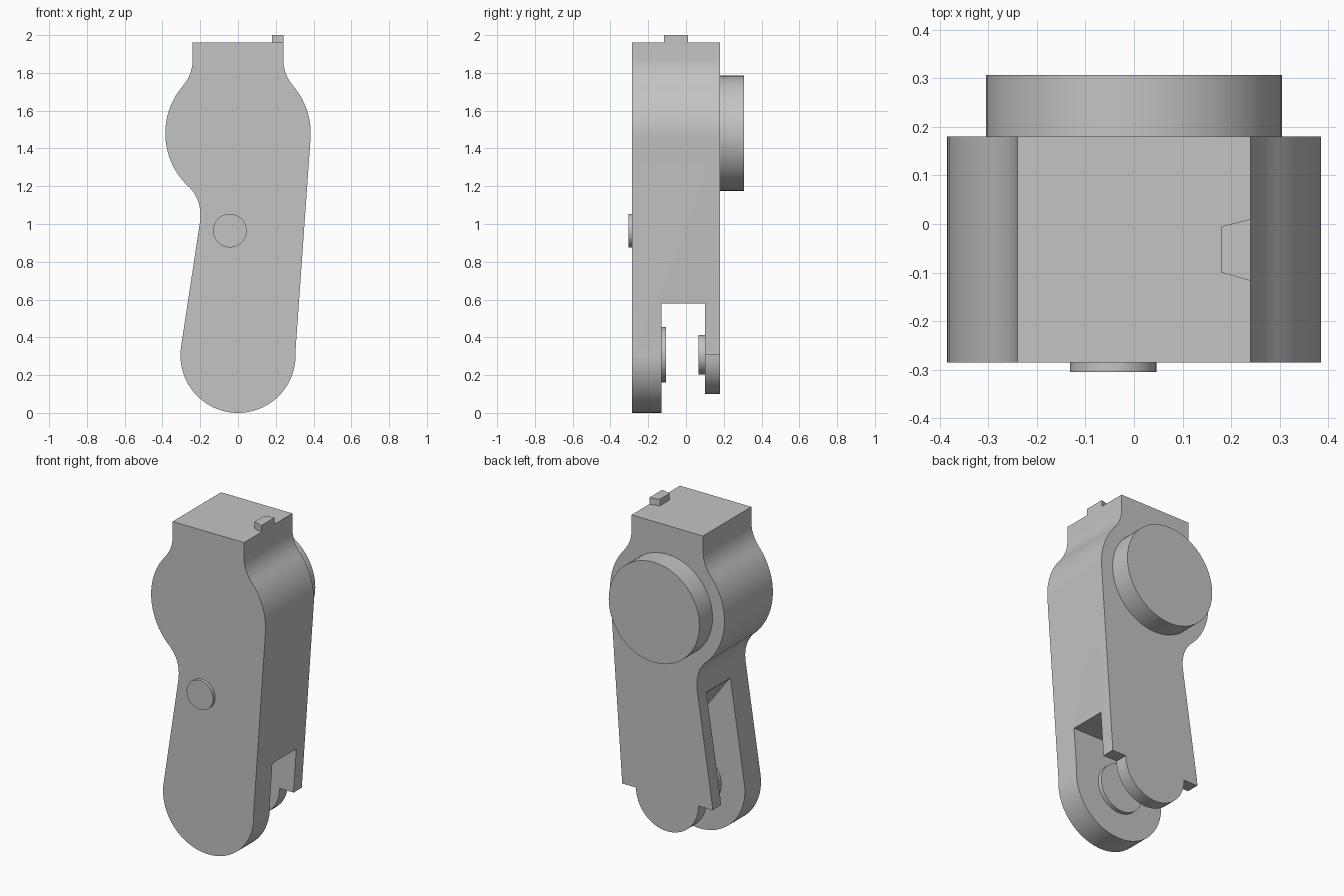
import bpy, bmesh
from math import sin, cos, radians

cube = bpy.data.objects.get("Cube")
if cube:
    bpy.data.objects.remove(cube, do_unlink=True)

# Single plain grey
GREY = (0.55, 0.55, 0.55, 1.0)
grey = bpy.data.materials.new("plain_grey")
grey.use_nodes = True
grey.diffuse_color = GREY
grey.node_tree.nodes["Principled BSDF"].inputs["Base Color"].default_value = GREY


def arc(cx, cz, r, start, end, steps):
    angles = [radians(start + (end - start) * i / steps) for i in range(steps + 1)]
    return [(cx + r * cos(a), cz + r * sin(a)) for a in angles]


def bend(p0, p1, p2, steps=6):
    """Quadratic curve between two points, for soft fillets."""
    pts = []
    for i in range(1, steps):
        t = i / steps
        pts.append(tuple((1 - t) ** 2 * a + 2 * t * (1 - t) * b + t * t * c
                         for a, b, c in zip(p0, p1, p2)))
    return pts


def prism(name, corners, offset):
    """Extrude a ring of 3D corners by an offset."""
    bm = bmesh.new()
    face = bm.faces.new([bm.verts.new(c) for c in corners])
    ret = bmesh.ops.extrude_face_region(bm, geom=[face])
    moved = [v for v in ret["geom"] if isinstance(v, bmesh.types.BMVert)]
    bmesh.ops.translate(bm, verts=moved, vec=offset)
    bmesh.ops.recalc_face_normals(bm, faces=bm.faces[:])
    mesh = bpy.data.meshes.new(name)
    bm.to_mesh(mesh)
    bm.free()
    mesh.materials.append(grey)
    obj = bpy.data.objects.new(name, mesh)
    bpy.context.collection.objects.link(obj)
    return obj


def slab(name, profile, y0, y1):
    return prism(name, [(x, y0, z) for x, z in profile], (0, y1 - y0, 0))


def smooth(obj):
    bpy.ops.object.select_all(action='DESELECT')
    obj.select_set(True)
    bpy.context.view_layer.objects.active = obj
    bpy.ops.object.shade_smooth_by_angle(angle=radians(30))


def carve(obj, cutter):
    mod = obj.modifiers.new("cut", 'BOOLEAN')
    mod.operation = 'DIFFERENCE'
    mod.solver = 'EXACT'
    mod.object = cutter
    deps = bpy.context.evaluated_depsgraph_get()
    mesh = bpy.data.meshes.new_from_object(obj.evaluated_get(deps))
    obj.modifiers.clear()
    obj.data = mesh
    bpy.data.objects.remove(cutter, do_unlink=True)


# Body outline: neck, round shoulder, waist on one side, rounded foot
TOP, NECK = 1.96, 0.24
shoulder = arc(0, 1.48, 0.385, 40, -3, 10)
shoulder_left = arc(0, 1.48, 0.385, 229, 140, 20)
neck_end, waist_end = (NECK, 1.87), (-0.2, 1.02)
outline = [(NECK, TOP), neck_end]
outline += bend(neck_end, (NECK, 1.79), shoulder[0]) + shoulder
outline += arc(0, 0.305, 0.305, 4, -188, 40)
outline += [waist_end] + bend(waist_end, (-0.19, 1.12), shoulder_left[0])
outline += shoulder_left
outline += bend(shoulder_left[-1], (-NECK, 1.79), (-NECK, 1.87))
outline += [(-NECK, 1.87), (-NECK, TOP)]
body = slab("body", outline, -0.285, 0.18)

# Fork slot, higher on the waist side
carve(body, slab("slot_cutter", [(-0.6, -0.1), (0.6, -0.1), (0.6, 0.58), (0.085, 0.58),
                                 (-0.205, 0.97), (-0.6, 0.97)], -0.13, 0.10))
# Shorter back prong with square shoulders and a round tip
tip = arc(0, 0.31, 0.21, 0, -180, 28)
carve(body, slab("prong_cutter", tip + [(-0.6, 0.31), (-0.6, -0.1), (0.6, -0.1), (0.6, 0.31)],
                 0.0, 0.3))
smooth(body)

# Round discs and pivot bosses: x, z, radius, back and front depth
discs = {
    "back_disc": (0, 1.48, 0.305, 0.17, 0.307),
    "front_button": (-0.043, 0.965, 0.089, -0.305, -0.275),
    "front_pivot_boss": (0, 0.308, 0.147, -0.14, -0.105),
    "back_pivot_boss": (0, 0.308, 0.105, 0.067, 0.11),
}
for name, (x, z, r, y0, y1) in discs.items():
    smooth(slab(name, arc(x, z, r, 0, 360, 48)[:-1], y0, y1))

# Small tapered tab on top
prism("top_tab", [(0.18, -0.1, 1.95), (NECK, -0.117, 1.95), (NECK, 0.01, 1.95),
                  (0.18, -0.005, 1.95)], (0, 0, 0.05))
